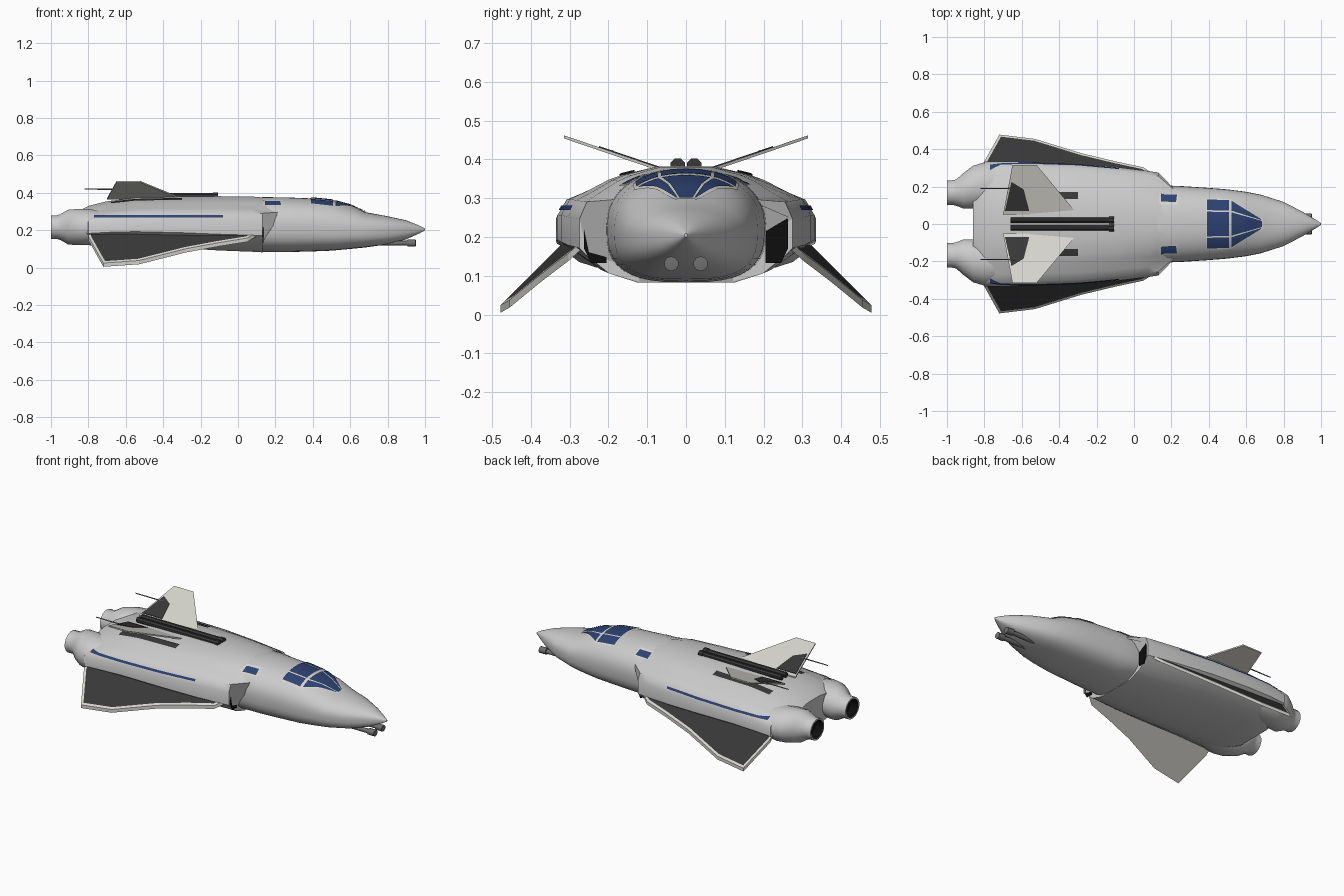
import bpy, bmesh, math
from mathutils import Vector
from mathutils.bvhtree import BVHTree

if "Cube" in bpy.data.objects:
    bpy.data.objects.remove(bpy.data.objects["Cube"])


def material(name, r, g, b):
    m = bpy.data.materials.new(name)
    m.diffuse_color = (r, g, b, 1)
    m.use_nodes = True
    m.node_tree.nodes["Principled BSDF"].inputs["Base Color"].default_value = m.diffuse_color
    return m


HULL = material("hull grey", .60, .60, .60)
FRAME = material("pale frame", .68, .67, .62)
DARK = material("dark panel", .04, .04, .04)
BLACK = material("black", .004, .004, .004)
BLUE = material("blue glass", .026, .055, .17)
METAL = material("gun metal", .16, .16, .16)


def finish(name, bm, mats, smooth=True, recalc=True):
    if recalc:
        bmesh.ops.recalc_face_normals(bm, faces=bm.faces)
    me = bpy.data.meshes.new(name)
    bm.to_mesh(me)
    bm.free()
    for m in mats:
        me.materials.append(m)
    ob = bpy.data.objects.new(name, me)
    bpy.context.collection.objects.link(ob)
    if smooth:
        me.shade_smooth()
        me.set_sharp_from_angle(angle=math.radians(38))
    return ob


def loft(name, rings, mats, mat_from=999):
    """Skin a list of closed rings; bands from mat_from on use the second material."""
    bm = bmesh.new()
    vs = [[bm.verts.new(p) for p in r] for r in rings]
    n = len(rings[0])
    for k in range(len(vs) - 1):
        for i in range(n):
            j = (i + 1) % n
            f = bm.faces.new((vs[k][i], vs[k][j], vs[k + 1][j], vs[k + 1][i]))
            f.material_index = int(k >= mat_from)
    bm.faces.new(vs[0])
    bm.faces.new(vs[-1]).material_index = int(mat_from < 999)
    return finish(name, bm, mats)


def ellipse(x, cy, cz, ry, rz, n):
    return [(x, cy + ry * math.cos(2 * math.pi * (i + .5) / n),
             cz + rz * math.sin(2 * math.pi * (i + .5) / n)) for i in range(n)]


def rod(name, y, z, steps, mat, n=10):
    return loft(name, [ellipse(x, y, z, r, r, n) for x, r in steps], [mat])


def slab(name, outline, offset, mats, inset=0):
    """Flat polygon with thickness; optional inset panel in the second material."""
    bm = bmesh.new()
    a = [bm.verts.new(p) for p in outline]
    b = [bm.verts.new(Vector(p) + Vector(offset)) for p in outline]
    top = bm.faces.new(a)
    bm.faces.new(b[::-1])
    for i in range(len(a)):
        j = (i + 1) % len(a)
        bm.faces.new((a[j], a[i], b[i], b[j]))
    bmesh.ops.recalc_face_normals(bm, faces=bm.faces)
    if inset:
        bmesh.ops.inset_region(bm, faces=[top], thickness=inset, use_even_offset=True)
        top.material_index = 1
    return finish(name, bm, mats, smooth=False)


# Forward fuselage: superellipse sections (x, half width, mid z, top z, bottom z)
stations = [(1, .004, .205, .209, .2), (.97, .024, .205, .225, .183), (.9, .066, .205, .253, .152),
            (.8, .118, .205, .275, .125), (.68, .156, .207, .297, .108), (.6, .172, .212, .334, .1),
            (.5, .185, .218, .36, .091), (.4, .193, .225, .37, .087), (.25, .203, .23, .376, .083),
            (.13, .207, .23, .377, .083), (0, .19, .22, .35, .12)]
rings = []
for x, w, zm, zt, zb in stations:
    ring = []
    for i in range(40):
        a = 2 * math.pi * i / 40
        c, s = math.cos(a), math.sin(a)
        e = 2 / 2.2 if s >= 0 else 2 / 2.9
        h = zt - zm if s >= 0 else zm - zb
        ring.append((x, math.copysign(abs(c) ** e, c) * w, zm + math.copysign(abs(s) ** e, s) * h))
    rings.append(ring)
fuselage = loft("forward_fuselage", rings, [HULL])

# Rear hull: one half profile scaled at each station, roof reaches forward over the intakes
half = [(0, 1), (.24, 1), (.5, .93), (.62, .88), (.8, .77), (.93, .70), (1, .55), (1, .3),
        (.93, .24), (.72, .08), (.45, 0), (0, 0)]
prof = half + [(-u, v) for u, v in half[-2:0:-1]]
rings = [[(.25, u * .19, .08 + v * .285) if v > .75 else (.13, u * .275, .082 + v * .298)
          for u, v in prof]]
for x, w, zt, zb in [(.08, .283, .38, .085), (-.1, .305, .382, .092), (-.3, .322, .381, .104),
                     (-.55, .331, .374, .115), (-.7, .335, .355, .118), (-.8, .333, .33, .12),
                     (-.86, .24, .30, .135)]:
    rings.append([(x, u * w, zb + v * (zt - zb)) for u, v in prof])
hull = loft("rear_hull", rings, [HULL])

# Surface lookup for the projected plates
verts, polys = [], []
for ob in (fuselage, hull):
    base = len(verts)
    verts += [v.co.copy() for v in ob.data.vertices]
    polys += [[base + i for i in p.vertices] for p in ob.data.polygons]
tree = BVHTree.FromPolygons(verts, polys)


def plate(name, quad, view, mat, side=1, lift=.004, nu=10, nv=4):
    """Thin plate laid on the hull: quad in (x,y) seen from 'top' or (x,z) from 'side'."""
    bm = bmesh.new()
    d = Vector((0, 0, -1)) if view == "top" else Vector((0, -side, 0))
    q = [Vector(p) for p in quad]
    grid = []
    for i in range(nu + 1):
        row = []
        for j in range(nv + 1):
            p = q[0].lerp(q[1], i / nu).lerp(q[3].lerp(q[2], i / nu), j / nv)
            o = Vector((p[0], p[1] * side, 1)) if view == "top" else Vector((p[0], side, p[1]))
            row.append(bm.verts.new(tree.ray_cast(o, d)[0] - d * lift))
        grid.append(row)
    for i in range(nu):
        for j in range(nv):
            f = bm.faces.new((grid[i][j], grid[i + 1][j], grid[i + 1][j + 1], grid[i][j + 1]))
            f.normal_update()
            if f.normal.dot(d) > 0:
                f.normal_flip()
    return finish(name, bm, [mat], recalc=False)


# Canopy: pale frame with glass panes on it
plate("canopy_frame_rear", [(.385, -.137), (.515, -.134), (.515, .134), (.385, .137)],
      "top", FRAME, nv=12, lift=.003)
plate("canopy_frame_front", [(.515, -.134), (.69, -.028), (.69, .028), (.515, .134)],
      "top", FRAME, nv=12, lift=.003)
plate("canopy_roof_glass", [(.39, -.066), (.507, -.064), (.507, .064), (.39, .066)],
      "top", BLUE, lift=.006, nv=8)
plate("windscreen", [(.522, -.062), (.685, -.016), (.685, .016), (.522, .062)],
      "top", BLUE, lift=.006, nv=8)

for s, tag in ((1, "left"), (-1, "right")):
    plate("canopy_side_glass_" + tag, [(.39, .074), (.507, .072), (.507, .128), (.39, .131)],
          "top", BLUE, s, .006)
    plate("canopy_front_side_glass_" + tag, [(.522, .071), (.68, .022), (.68, .026), (.522, .124)],
          "top", BLUE, s, .006)
    # Cabin windows, side window strips and roof vents
    plate("cabin_window_frame_" + tag, [(.135, .331), (.24, .331), (.232, .362), (.135, .362)],
          "side", FRAME, s, .004)
    plate("cabin_window_" + tag, [(.145, .336), (.23, .336), (.225, .357), (.145, .357)],
          "side", BLUE, s, .007)
    plate("side_window_strip_" + tag, [(-.77, .269), (-.08, .269), (-.08, .281), (-.77, .281)],
          "side", BLUE, s, .005, nu=24)
    plate("roof_vent_" + tag, [(-.68, .133), (-.3, .133), (-.3, .172), (-.68, .172)],
          "top", DARK, s, .005, nu=16)

    # Air intakes
    rim = [(.12, .085), (.2, .107), (.256, .152), (.275, .172), (.275, .246), (.256, .29), (.17, .30)]
    slab("intake_rim_" + tag, [(.131, s * y, z) for y, z in rim], (-.01, 0, 0), [HULL])
    duct = [(.205, .133), (.245, .133), (.263, .17), (.263, .245), (.25, .277), (.205, .277)]
    slab("intake_opening_" + tag, [(.136, s * y, z) for y, z in duct], (-.006, 0, 0), [BLACK])

    # Engine nacelles with hollow black nozzles
    nac = [(-.66, .2, .10, .08), (-.8, .205, .127, .098), (-.86, .197, .117, .099),
           (-.91, .178, .098, .094), (-.95, .168, .072, .07), (-.97, .168, .067, .064),
           (-1, .168, .067, .064), (-1, .168, .056, .054), (-.95, .168, .05, .048)]
    loft("engine_" + tag, [ellipse(x, s * y, .217, a, b, 16) for x, y, a, b in nac],
         [HULL, BLACK], 7)

    # Drooping wings with a dark framed panel
    plan = [(.13, .25), (.05, .303), (-.1, .335), (-.28, .378), (-.53, .455), (-.72, .478),
            (-.8, .335), (-.8, .27)]
    slab("wing_" + tag,
         [(x, s * y, .178 - (y - .32) * .97 - .04 * (x + .72) / .85) for x, y in plan],
         (0, 0, -.02), [FRAME, DARK], .014)

    # Canted tail fins with dark rear panels and an aerial
    def fin(pts, up=0):
        return [(x, s * y, .379 + (y - .07) * .34 + up) for x, y in pts]
    slab("tail_fin_" + tag, fin([(-.30, .05), (-.52, .315), (-.65, .315), (-.7, .05)]),
         (0, 0, -.008), [FRAME])
    slab("tail_fin_panel_" + tag, fin([(-.56, .07), (-.59, .185), (-.655, .225), (-.69, .07)], .003),
         (0, 0, -.003), [DARK])
    rod("aerial_" + tag, s * .19, .42, [(-.82, .003), (-.64, .004)], METAL, 6)

    # Roof barrels and nose guns
    rod("roof_barrel_" + tag, s * .021, .384,
        [(-.66, .016), (-.135, .016), (-.134, .02), (-.108, .02)], DARK, 8)
    rod("nose_gun_" + tag, s * .038, .131,
        [(.6, .014), (.905, .013), (.906, .019), (.95, .019), (.951, .01)], METAL, 10)
